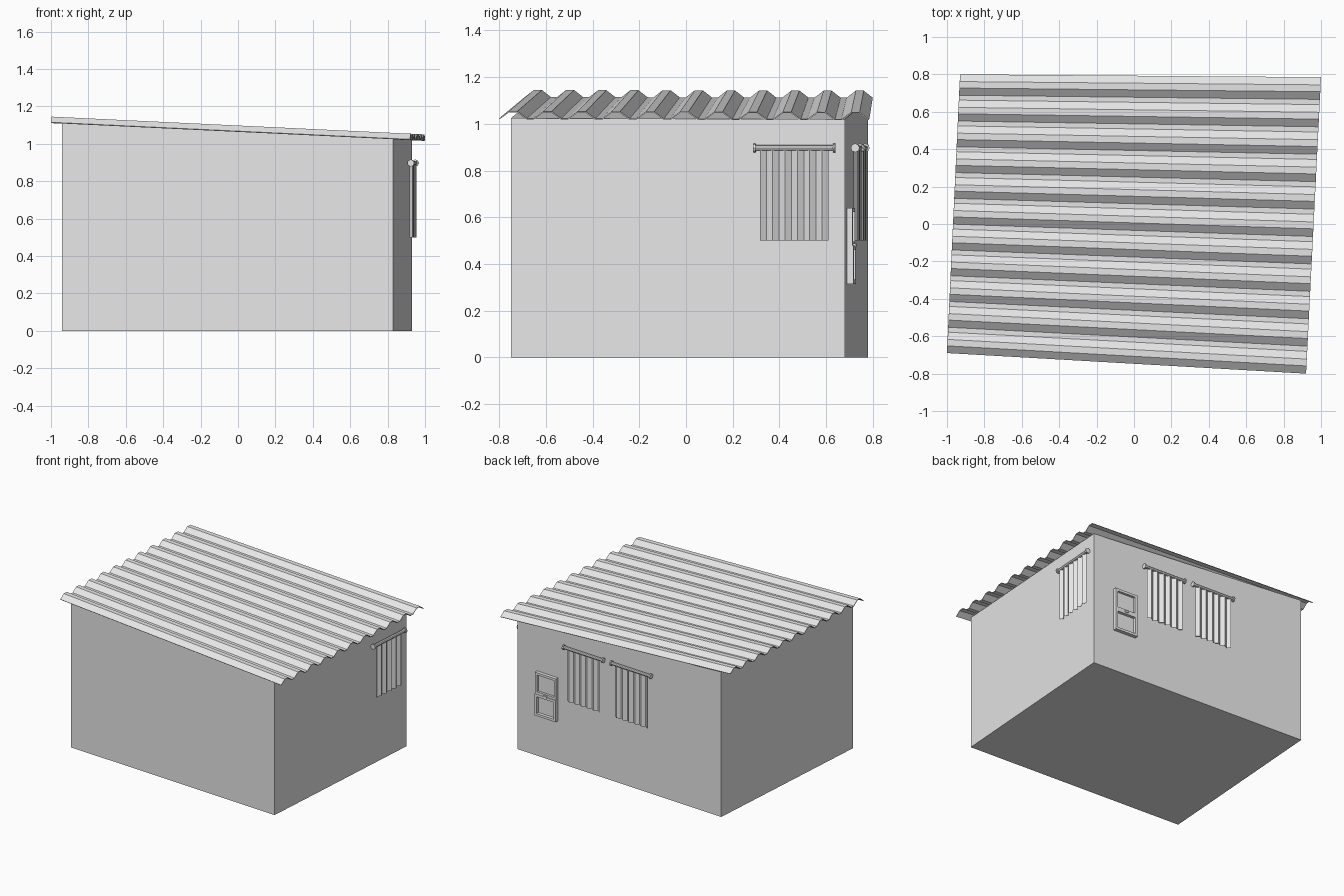
import bpy, bmesh
from mathutils import Matrix, Vector

cube = bpy.data.objects.get("Cube")
if cube:
    bpy.data.objects.remove(cube, do_unlink=True)

grey = bpy.data.materials.new("plain_grey")
grey.use_nodes = True
grey.diffuse_color = (0.8, 0.8, 0.8, 1)
grey.node_tree.nodes["Principled BSDF"].inputs["Base Color"].default_value = (0.8, 0.8, 0.8, 1)


def finish(bm, name, frame=None, thickness=0):
    """Turn a bmesh into a named object, placed by an optional frame."""
    if frame:
        bm.transform(frame)
    bmesh.ops.recalc_face_normals(bm, faces=bm.faces)
    mesh = bpy.data.meshes.new(name)
    bm.to_mesh(mesh)
    bm.free()
    mesh.materials.append(grey)
    obj = bpy.data.objects.new(name, mesh)
    bpy.context.collection.objects.link(obj)
    if thickness:
        mod = obj.modifiers.new("sheet_thickness", "SOLIDIFY")
        mod.thickness = thickness
        mod.offset = -1
    return obj


def add_box(bm, low, high):
    low, high = Vector(low), Vector(high)
    size = high - low
    matrix = Matrix.Translation((low + high) / 2) @ Matrix.Diagonal((*size, 1))
    bmesh.ops.create_cube(bm, size=1, matrix=matrix)


def add_rod(bm, centre, radius, length, sides):
    matrix = Matrix.Translation(centre) @ Matrix.Rotation(1.5708, 4, "Y")
    bmesh.ops.create_cone(bm, cap_ends=True, segments=sides, radius1=radius,
                          radius2=radius, depth=length, matrix=matrix)


def add_strip(bm, first, second):
    """Skin a sheet between two matching rows of points."""
    rows = [[bm.verts.new(p) for p in row] for row in (first, second)]
    for i in range(len(first) - 1):
        bm.faces.new((rows[0][i], rows[1][i], rows[1][i + 1], rows[0][i + 1]))


def roof_height(x):
    return 1.115 - 0.0475 * (x + 1)


# Walls: a slightly turned box with a sloping top
front_left, front_right = Vector((-0.94, -0.65, 0)), Vector((0.83, -0.75, 0))
back_right, back_left = Vector((0.93, 0.68, 0)), Vector((-0.84, 0.78, 0))
corners = [front_left, front_right, back_right, back_left]
bm = bmesh.new()
base = [bm.verts.new(c) for c in corners]
top = [bm.verts.new((c.x, c.y, roof_height(c.x) - 0.004)) for c in corners]
bm.faces.new(base)
bm.faces.new(top)
for i in range(4):
    j = (i + 1) % 4
    bm.faces.new((base[i], base[j], top[j], top[i]))
finish(bm, "walls")

# Roof: corrugated sheet of trapezoid ridges, fanning a little to one side
profile = []
for ridge in range(11):
    for step, rise in ((0, 0), (0.28, 0.03), (0.53, 0.03), (0.81, 0)):
        profile.append(((ridge + step) / 10.81, rise))


def roof_edge(front, back):
    points = [(Vector(front).lerp(Vector(back), t), rise) for t, rise in profile]
    return [(p.x, p.y, roof_height(p.x) + rise) for p, rise in points]


bm = bmesh.new()
add_strip(bm, roof_edge((-1, -0.69), (-0.93, 0.80)),
          roof_edge((0.92, -0.80), (1, 0.785)))
roof = finish(bm, "corrugated_roof")
if sum(f.normal.z for f in roof.data.polygons) < 0:
    roof.data.flip_normals()
mod = roof.modifiers.new("sheet_thickness", "SOLIDIFY")
mod.thickness = 0.005
mod.offset = -1


def wall_frame(start, end, distance):
    """Frame on a wall: x runs along it, y points out, z is up."""
    along = (end - start).normalized()
    out = Vector((-along.y, along.x, 0))
    origin = start + along * distance
    if out.dot(origin) < 0:
        out = -out
    return Matrix((along, out, (0, 0, 1))).transposed().to_4x4(), origin


def placed(start, end, distance):
    rotation, origin = wall_frame(start, end, distance)
    return Matrix.Translation(origin) @ rotation


# Pleated curtains, each on a rod with end knobs
def curtain(name, frame):
    bm = bmesh.new()
    pleats = 11
    rows = []
    for z in (0.5, 0.888):
        rows.append([(-0.146 + 0.292 * i / pleats, 0.012 + 0.018 * (i % 2), z)
                     for i in range(pleats + 1)])
    add_strip(bm, *rows)
    finish(bm, name + "_pleats", frame, 0.002)
    bm = bmesh.new()
    add_rod(bm, (0, 0.021, 0.897), 0.012, 0.34, 8)
    for side in (-1, 1):
        add_rod(bm, (side * 0.171, 0.021, 0.897), 0.019, 0.01, 8)
    finish(bm, name + "_rod", frame)


curtain("side_curtain", placed(back_right, front_right, 0.215))
curtain("back_curtain_near", placed(back_right, back_left, 0.59))
curtain("back_curtain_far", placed(back_right, back_left, 1.005))


# Sash window: two framed panes, the lower one standing a little proud
window = placed(back_right, back_left, 0.262)
half, bar = 0.092, 0.018


def sash(name, low, high, depth):
    bm = bmesh.new()
    for side in (-1, 1):
        edge, inner = side * half, side * (half - bar)
        add_box(bm, (min(edge, inner), 0, low), (max(edge, inner), depth, high))
    for z in (low, high - bar):
        add_box(bm, (bar - half, 0, z), (half - bar, depth, z + bar))
    add_box(bm, (bar - half, 0, low + bar), (half - bar, 0.006, high - bar))
    finish(bm, name, window)


sash("upper_sash", 0.478, 0.64, 0.024)
sash("lower_sash", 0.315, 0.478, 0.028)
bm = bmesh.new()
add_box(bm, (-0.015, 0.024, 0.472), (0.015, 0.034, 0.487))
finish(bm, "sash_latch", window)
